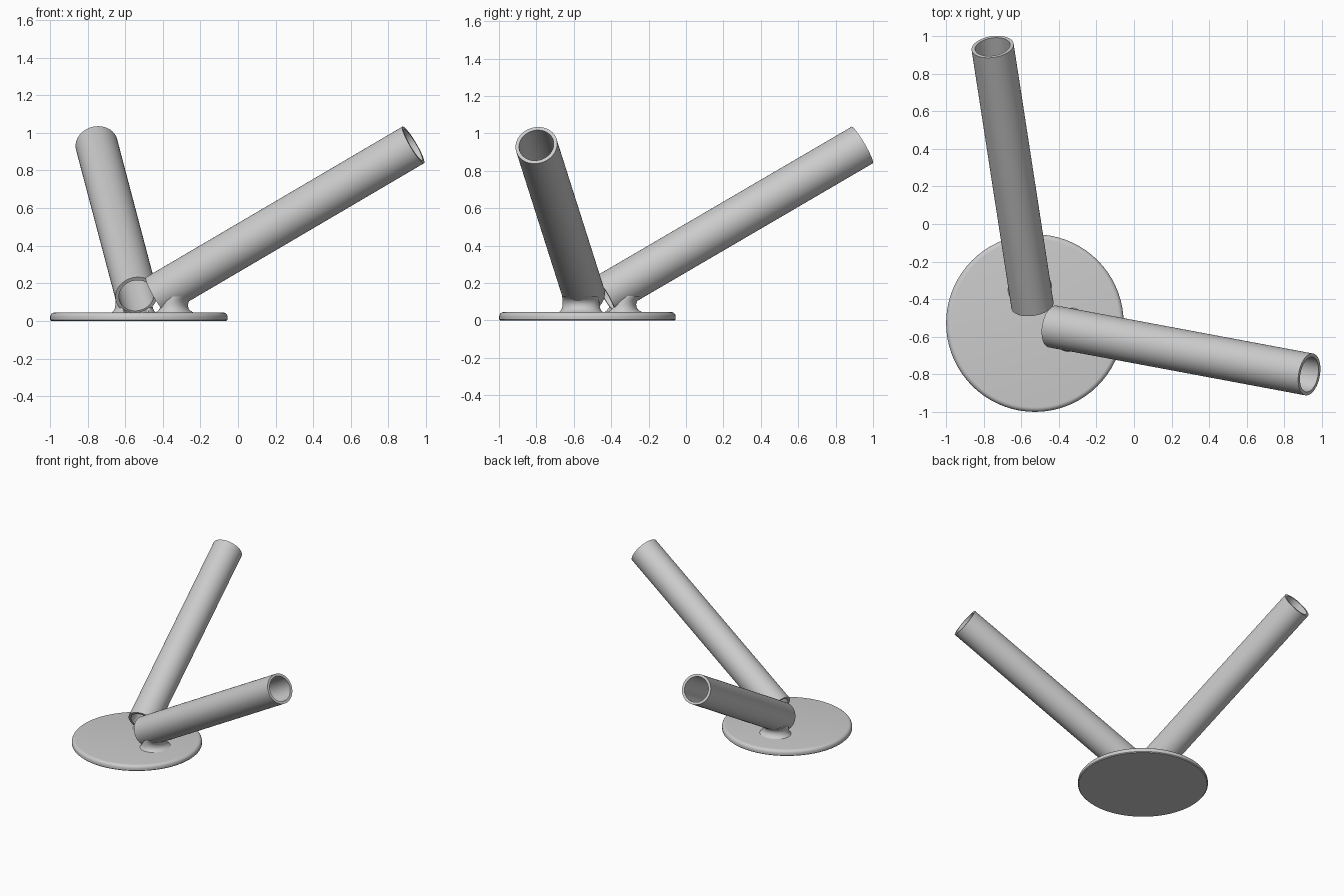
import bpy, bmesh, math
from mathutils import Matrix, Vector

if "Cube" in bpy.data.objects:
    bpy.data.objects.remove(bpy.data.objects["Cube"])

SEG = 72
grey = bpy.data.materials.new("plain grey")
grey.diffuse_color = (0.60, 0.60, 0.60, 1)
grey.use_nodes = True
grey.node_tree.nodes["Principled BSDF"].inputs["Base Color"].default_value = grey.diffuse_color


def make(name, rings, matrix, closed=False):
    """Loft rings (centre offset, half length, half width, height) into a mesh."""
    bm = bmesh.new()
    loops = []
    for c, a, b, z in rings:
        loops.append([bm.verts.new((c + a * math.cos(t), b * math.sin(t), z))
                      for t in (2 * math.pi * i / SEG for i in range(SEG))])
    pairs = list(zip(loops, loops[1:]))
    if closed:
        pairs.append((loops[-1], loops[0]))
    else:
        bm.faces.new(loops[0][::-1])
        bm.faces.new(loops[-1])
    for lo, hi in pairs:
        for i in range(SEG):
            j = (i + 1) % SEG
            bm.faces.new((lo[i], lo[j], hi[j], hi[i]))
    bmesh.ops.recalc_face_normals(bm, faces=bm.faces)
    mesh = bpy.data.meshes.new(name)
    bm.to_mesh(mesh)
    bm.free()
    mesh.materials.append(grey)
    ob = bpy.data.objects.new(name, mesh)
    ob.matrix_world = matrix
    bpy.context.collection.objects.link(ob)
    bpy.ops.object.select_all(action='DESELECT')
    ob.select_set(True)
    bpy.context.view_layer.objects.active = ob
    bpy.ops.object.shade_smooth_by_angle(angle=math.radians(35))
    return ob


# Round base plate with a rounded upper rim
R, H, B = 0.472, 0.045, 0.025
profile = [(0, R - 0.006, R - 0.006, 0), (0, R, R, 0.006)]
for k in range(7):
    t = math.pi / 2 * k / 6
    r = R - B + B * math.cos(t)
    profile.append((0, r, r, H - B + B * math.sin(t)))
make("base_plate", profile, Matrix.Translation((-0.527, -0.527, 0)))

OUT, INN, ELEV = 0.113, 0.094, math.radians(30)


def pipe(name, start, end):
    """Open pipe between two points, with a flared weld foot under its low end."""
    start, end = Vector(start), Vector(end)
    d = end - start
    turn = Matrix.Rotation(math.atan2(d.y, d.x), 4, 'Z')
    tilt = Matrix.Rotation(math.pi / 2 - ELEV, 4, 'Y')
    place = Matrix.Translation(start) @ turn @ tilt
    L = d.length
    make(name + "_pipe", [(0, OUT, OUT, 0), (0, OUT, OUT, L),
                          (0, INN, INN, L), (0, INN, INN, 0)], place, closed=True)

    # Weld foot: concave flare, hollowed by the pipe bore
    rings = []
    for z, lo, hi, w in ((0.040, -0.02, 0.205, 0.120), (0.046, -0.01, 0.195, 0.116),
                         (0.054, 0.0, 0.180, 0.108), (0.066, 0.005, 0.170, 0.102),
                         (0.085, 0.01, 0.166, 0.099), (0.104, 0.01, 0.172, 0.098),
                         (0.118, 0.01, 0.188, 0.098), (0.130, 0.01, 0.212, 0.098)):
        rings.append(((lo + hi) / 2, (hi - lo) / 2, w, z))
    foot = make(name + "_weld_foot", rings,
                Matrix.Translation((start.x, start.y, 0)) @ turn)
    bore = make(name + "_bore_cutter", [(0, 0.104, 0.104, -0.3), (0, 0.104, 0.104, 0.6)], place)
    bore.hide_render = True
    bore.display_type = 'WIRE'
    cut = foot.modifiers.new("bore", 'BOOLEAN')
    cut.operation = 'DIFFERENCE'
    cut.solver = 'EXACT'
    cut.object = bore


pipe("right", (-0.432, -0.545, 0.135), (0.932, -0.80, 0.936))
pipe("rear", (-0.540, -0.432, 0.135), (-0.752, 0.943, 0.936))
